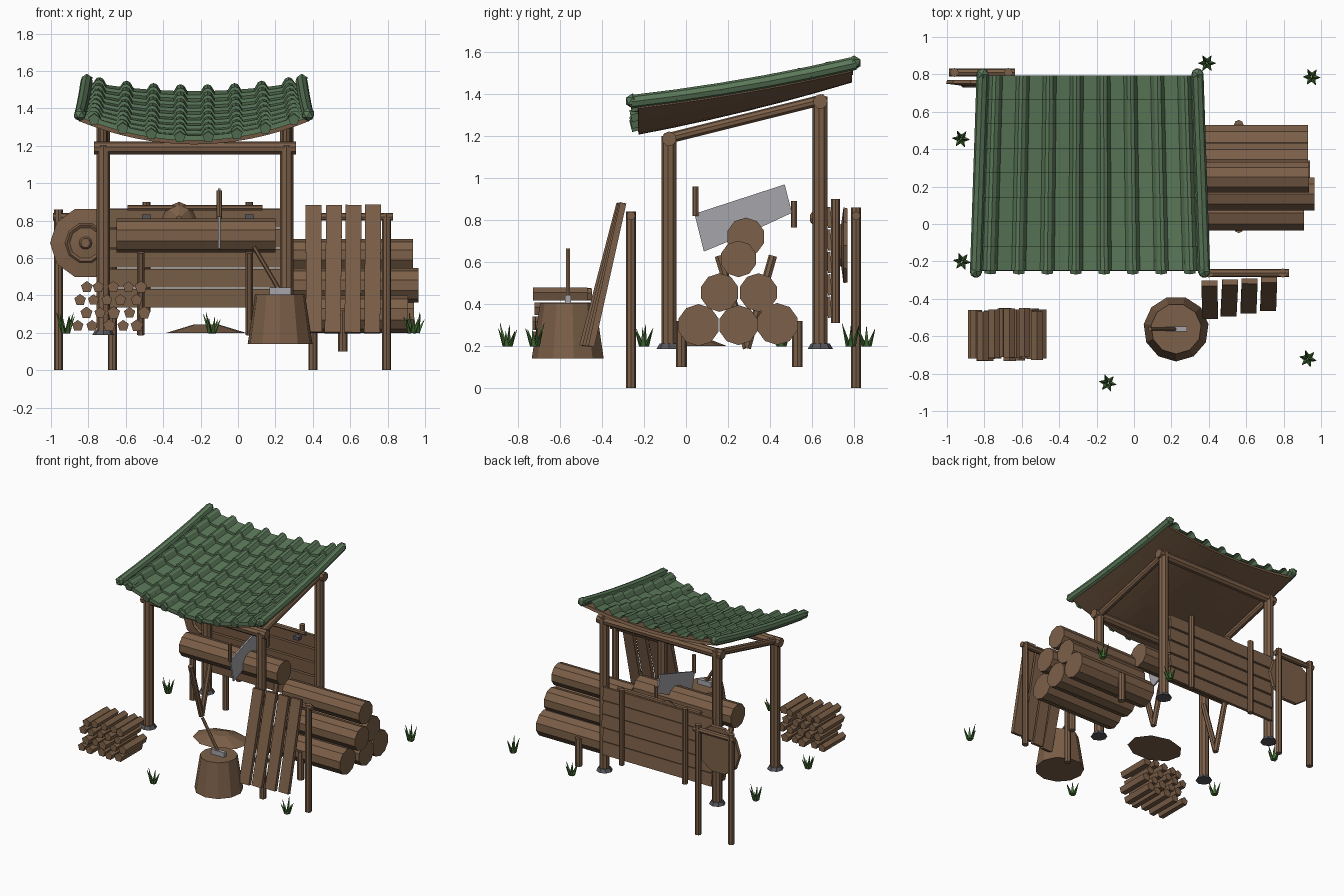
import bpy, bmesh, math, random
from mathutils import Vector, Matrix

if "Cube" in bpy.data.objects:
    bpy.data.objects.remove(bpy.data.objects["Cube"])
random.seed(4)

def material(name, col):
    m = bpy.data.materials.new(name)
    m.diffuse_color = (*col, 1)
    m.use_nodes = True
    m.node_tree.nodes["Principled BSDF"].inputs["Base Color"].default_value = m.diffuse_color
    return m

WOOD = material("brown wood", (0.20, 0.115, 0.065))
TILE = material("green roof tile", (0.105, 0.19, 0.10))
GRASS = material("grass green", (0.06, 0.16, 0.035))
STEEL = material("steel grey", (0.38, 0.38, 0.41))
STONE = material("dark stone", (0.09, 0.09, 0.105))

def finish(name, bm, mat):
    bmesh.ops.recalc_face_normals(bm, faces=bm.faces[:])
    me = bpy.data.meshes.new(name)
    bm.to_mesh(me)
    bm.free()
    me.materials.append(mat)
    ob = bpy.data.objects.new(name, me)
    bpy.context.collection.objects.link(ob)
    return ob

def add_cyl(bm, p0, p1, r0, r1=None, n=9):
    p0, p1 = Vector(p0), Vector(p1)
    d = p1 - p0
    M = Matrix.Translation((p0 + p1) / 2) @ d.to_track_quat('Z', 'Y').to_matrix().to_4x4()
    bmesh.ops.create_cone(bm, cap_ends=True, segments=n, radius1=r0,
                          radius2=r0 if r1 is None else r1, depth=d.length, matrix=M)

def cyl(name, p0, p1, r0, r1=None, n=9, mat=WOOD):
    bm = bmesh.new()
    add_cyl(bm, p0, p1, r0, r1, n)
    return finish(name, bm, mat)

def box(name, loc, size, rot_x=0, rot_y=0, mat=WOOD):
    bm = bmesh.new()
    M = (Matrix.Translation(loc) @ Matrix.Rotation(rot_x, 4, 'X') @ Matrix.Rotation(rot_y, 4, 'Y')
         @ Matrix.Diagonal((*size, 1)))
    bmesh.ops.create_cube(bm, size=1, matrix=M)
    return finish(name, bm, mat)

def lathe_y(name, centre, profile, n, mat):
    """Revolve (radius, y offset) points about the y axis."""
    bm = bmesh.new()
    rings = [[bm.verts.new((centre[0] + r * math.cos(a * math.tau / n), centre[1] + y,
                            centre[2] + r * math.sin(a * math.tau / n))) for a in range(n)]
             for r, y in profile]
    for A, B in zip(rings, rings[1:]):
        for i in range(n):
            bm.faces.new((A[i], A[(i + 1) % n], B[(i + 1) % n], B[i]))
    bm.faces.new(rings[0])
    bm.faces.new(rings[-1])
    return finish(name, bm, mat)

# Shelter frame: posts on stone pads, cross beams
G = 0.2
for sx, x in (("left", -0.72), ("right", 0.26)):
    for sy, y, h in (("front", -0.08, 1.2), ("back", 0.64, 1.39)):
        cyl(f"{sy}_{sx}_post", (x, y, G), (x, y, h), 0.037)
        cyl(f"{sy}_{sx}_pad", (x, y, 0.187), (x, y, 0.212), 0.06, 0.045, 8, STONE)
    cyl(f"{sx}_side_beam", (x, -0.1, 1.185), (x, 0.66, 1.375), 0.026)
cyl("front_beam", (-0.77, -0.08, 1.187), (0.31, -0.08, 1.187), 0.035)
cyl("back_beam", (-0.77, 0.64, 1.365), (0.31, 0.64, 1.365), 0.035)

# Roof: sagging sheet, u = -1..1 across, t = 0..1 front to back
XC, ROWS, COLS = -0.235, 8, 8
def roof(u, t, up=0.0):
    hw = 0.61 - 0.035 * t
    z = 1.225 + 0.255 * t - 0.06 * t * (1 - t) + (0.125 - 0.075 * t) * u * u
    return Vector((XC + hw * u, -0.25 + 1.045 * t, z + up))

def sheet(bm, us, ts, up):
    grid = [[bm.verts.new(roof(u, t, up(u, t))) for u in us] for t in ts]
    for A, B in zip(grid, grid[1:]):
        for i in range(len(us) - 1):
            bm.faces.new((A[i], A[i + 1], B[i + 1], B[i]))

bm = bmesh.new()
us = [-1 + 2 * i / 16 for i in range(17)]
ts = [0.02 + 0.97 * j / 6 for j in range(7)]
sheet(bm, us, ts, lambda u, t: 0)
bmesh.ops.recalc_face_normals(bm, faces=bm.faces[:])
bmesh.ops.solidify(bm, geom=bm.faces[:], thickness=0.022)
finish("roof_boards", bm, WOOD)

bm = bmesh.new()
us = [-1 + 2 * i / (COLS * 8) for i in range(COLS * 8 + 1)]
def ridge(u):
    return 0.036 * max(0.0, -math.cos((u + 1) * COLS * math.pi)) ** 0.6
for r in range(ROWS):
    t0, t1 = r / ROWS, (r + 1) / ROWS
    # each course is lifted at its lower edge; a short lip closes the step
    sheet(bm, us, (t0, t0 + 1e-4, t1), lambda u, t: 0.002 if t == t0 else
          0.012 + ridge(u) + (0.018 if t < t1 - 0.01 else 0))
finish("roof_tiles", bm, TILE)

bm = bmesh.new()
for c in range(COLS):
    u = -1 + (2 * c + 1) / COLS
    add_cyl(bm, roof(u, -0.012, 0.02), roof(u, 0.06, 0.025), 0.032, n=5)
finish("roof_tile_caps", bm, TILE)
for side, s in (("left", -1), ("right", 1)):
    bm = bmesh.new()
    for j in range(5):
        add_cyl(bm, roof(s, -0.01 + 0.204 * j, 0.015), roof(s, 0.194 + 0.204 * j, 0.015), 0.032, n=8)
    for t in (-0.005, 1.005):
        bmesh.ops.create_icosphere(bm, subdivisions=1, radius=0.036,
                                   matrix=Matrix.Translation(roof(s, t, 0.018)))
    finish(f"{side}_roof_edge", bm, TILE)

# Log pile held by two stakes
for i, (y, z, r, x1) in enumerate(((0.06, 0.3, 0.1, 0.91), (0.25, 0.3, 0.095, 0.94),
                                   (0.435, 0.305, 0.1, 0.93), (0.16, 0.455, 0.092, 0.965),
                                   (0.345, 0.455, 0.092, 0.93), (0.25, 0.615, 0.087, 0.935))):
    cyl(f"pile_log_{i + 1}", (x1 - 0.67, y, z), (x1, y, z), r, n=10)
for n, y in (("front", -0.022), ("back", 0.53)):
    cyl(f"{n}_pile_stake", (0.56, y, 0.1), (0.56, y, 0.32), 0.026, n=8)

# Saw log resting in V-shaped cradles
cyl("saw_log", (-0.65, 0.285, 0.72), (0.2, 0.285, 0.72), 0.092, n=10)
for i, x in enumerate((-0.52, 0.06)):
    for n, y in (("front", 0.155), ("back", 0.415)):
        cyl(f"cradle_{n}_leg_{i + 1}", (x, 0.29, 0.19), (x, y, 0.63), 0.021, n=7)

# Two-handed saw
bm = bmesh.new()
f = bm.faces.new([bm.verts.new((-0.106, y, z)) for y, z in
                  ((0.04, 0.83), (0.47, 0.97), (0.505, 0.835), (0.29, 0.735), (0.085, 0.65))])
ext = bmesh.ops.extrude_face_region(bm, geom=[f])
bmesh.ops.translate(bm, vec=(0.012, 0, 0), verts=[v for v in ext["geom"] if isinstance(v, bmesh.types.BMVert)])
finish("saw_blade", bm, STEEL)
cyl("saw_front_handle", (-0.1, 0.045, 0.82), (-0.1, 0.045, 0.96), 0.015, n=7)
cyl("saw_back_handle", (-0.1, 0.515, 0.765), (-0.1, 0.515, 0.89), 0.015, n=7)

# Plank wall behind, with battens, rail, hooks and a hung cone
for i in range(5):
    box(f"wall_plank_{i + 1}", (-0.225 + random.uniform(-0.015, 0.015), 0.682, 0.385 + 0.107 * i),
        (0.95, 0.02, 0.1), rot_x=0.08)
for i, x in enumerate((-0.49, 0.06)):
    cyl(f"wall_batten_{i + 1}", (x, 0.712, 0.31), (x, 0.712, 0.9), 0.021, n=8)
    box(f"wall_hook_{i + 1}", (x, 0.655, 0.82), (0.045, 0.05, 0.025), mat=STONE)
cyl("wall_rail", (-0.59, 0.655, 0.868), (0.13, 0.655, 0.868), 0.016, n=7)
lathe_y("hung_cone", (-0.315, 0.67, 0.81), ((0.09, 0), (0.07, -0.035), (0.015, -0.08)), 8, WOOD)

# Two drying racks: posts and a bar
for n, xa, xb, y, h in (("front", 0.40, 0.795, -0.262, 0.84), ("back", -0.96, -0.672, 0.81, 0.86)):
    for s, x in (("left", xa), ("right", xb)):
        cyl(f"{n}_rack_{s}_post", (x, y, 0), (x, y, h), 0.024, n=8)
    cyl(f"{n}_rack_bar", (xa - 0.03, y, 0.82), (xb + 0.035, y, 0.82), 0.021, n=8)
for i, x in enumerate((0.405, 0.51, 0.615, 0.72)):
    box(f"leaning_board_{i + 1}", (x, -0.405 + 0.01 * i, 0.54), (0.085, 0.03, 0.7),
        rot_x=-0.255 + 0.012 * i, rot_y=random.uniform(-0.015, 0.015))
lathe_y("round_panel", (-0.815, 0.755, 0.68),
        ((0.185, 0.015), (0.19, -0.005), (0.11, -0.015), (0.1, -0.025), (0.085, -0.015),
         (0.035, -0.02), (0.025, -0.035)), 10, WOOD)

# Firewood stack
for r in range(4):
    bm = bmesh.new()
    for c in range(5):
        x = -0.82 + 0.077 * c - 0.033 * ((r + 1) % 2) + random.uniform(-0.008, 0.012)
        y = -0.59 + random.uniform(-0.015, 0.015)
        z = 0.237 + 0.069 * r
        add_cyl(bm, (x, y - 0.13, z), (x, y + 0.13, z), random.uniform(0.03, 0.036), n=5)
    finish(f"firewood_row_{r + 1}", bm, WOOD)

# Chopping block and axe
cyl("chopping_block", (0.225, -0.56, 0.14), (0.225, -0.56, 0.405), 0.175, 0.135, 11)
box("axe_head", (0.225, -0.562, 0.42), (0.115, 0.028, 0.045), mat=STEEL)
cyl("axe_handle", (0.22, -0.562, 0.43), (0.085, -0.562, 0.66), 0.012, n=6)

# Sawdust mound
bm = bmesh.new()
bmesh.ops.create_cone(bm, cap_ends=True, segments=9, radius1=1, radius2=0.3, depth=0.045,
                      matrix=Matrix.Translation((-0.17, 0.03, 0.2225)) @ Matrix.Diagonal((0.215, 0.165, 1, 1)))
finish("sawdust_mound", bm, WOOD)

# Grass tufts
for i, (x, y) in enumerate(((0.39, 0.86), (0.95, 0.785), (-0.925, 0.455), (-0.92, -0.2),
                            (-0.14, -0.85), (0.93, -0.72))):
    bm = bmesh.new()
    for b in range(6):
        a = b * math.tau / 6 + i
        d = Vector((math.cos(a), math.sin(a), 0))
        p = Vector((x, y, G)) + d * 0.014
        add_cyl(bm, p, p + d * 0.033 + Vector((0, 0, random.uniform(0.07, 0.11))), 0.014, 0.001, 3)
    finish(f"grass_tuft_{i + 1}", bm, GRASS)
